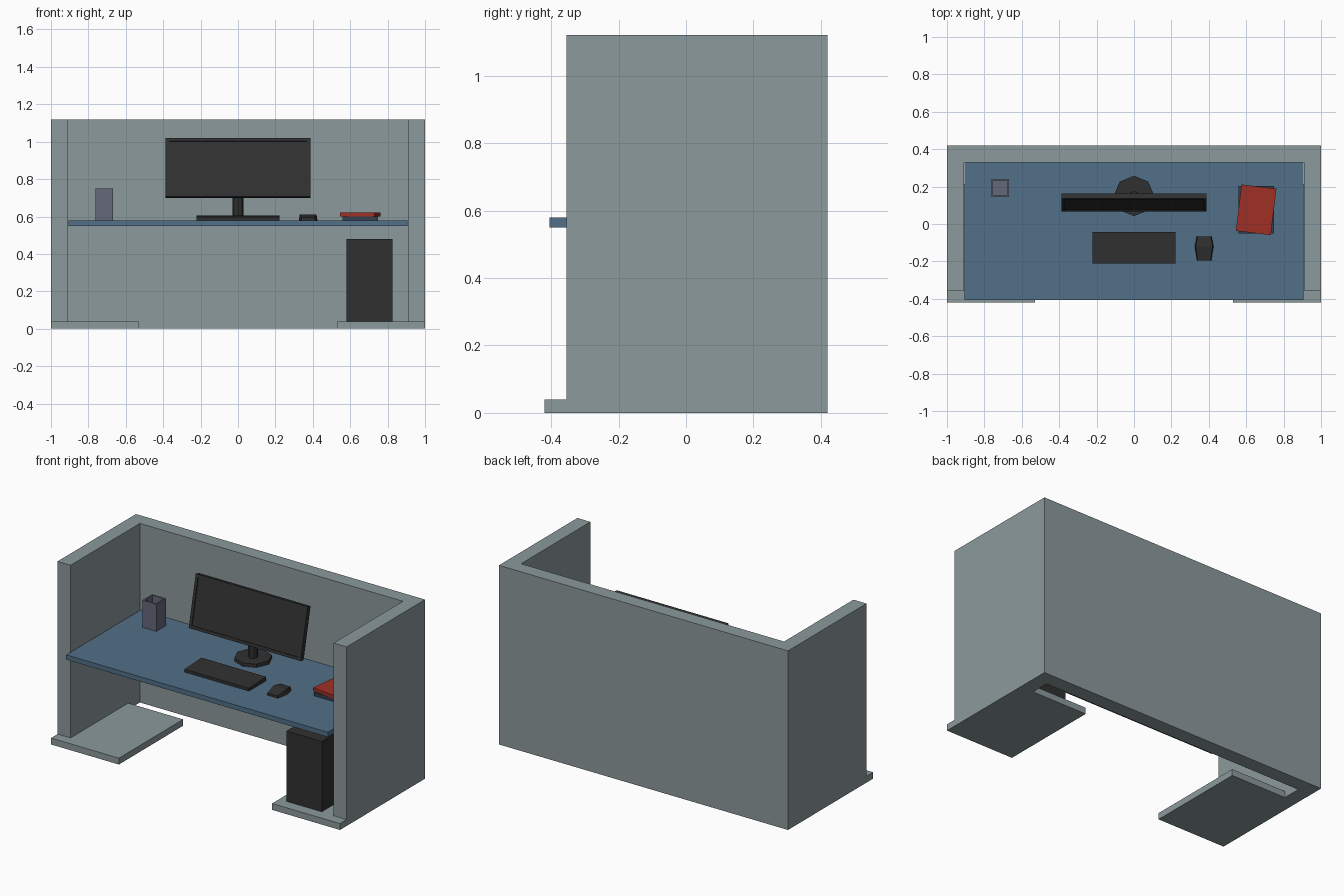
import bpy, bmesh, math

if "Cube" in bpy.data.objects:
    bpy.data.objects.remove(bpy.data.objects["Cube"])


def material(name, r, g, b):
    m = bpy.data.materials.new(name)
    m.diffuse_color = (r, g, b, 1)
    m.use_nodes = True
    m.node_tree.nodes["Principled BSDF"].inputs["Base Color"].default_value = m.diffuse_color
    return m


PANEL = material("panel_grey", 0.26, 0.32, 0.33)
BLUE = material("desk_blue", 0.085, 0.16, 0.25)
BLACK = material("black_plastic", 0.03, 0.03, 0.03)
RED = material("book_red", 0.35, 0.03, 0.018)
NAVY = material("book_dark", 0.035, 0.05, 0.08)
SLATE = material("cup_slate", 0.13, 0.14, 0.19)


def finish(bm, name, mat):
    bmesh.ops.recalc_face_normals(bm, faces=bm.faces)
    me = bpy.data.meshes.new(name)
    bm.to_mesh(me)
    bm.free()
    me.materials.append(mat)
    ob = bpy.data.objects.new(name, me)
    bpy.context.collection.objects.link(ob)
    return ob


def prism(name, outline, z0, z1, mat, top=None):
    """Extrude an xy outline from z0 to z1; top(y) can shape the upper face."""
    bm = bmesh.new()
    face = bm.faces.new([bm.verts.new((x, y, z0)) for x, y in outline])
    ext = bmesh.ops.extrude_face_region(bm, geom=[face])
    for v in ext["geom"]:
        if isinstance(v, bmesh.types.BMVert):
            v.co.z = top(v.co.y) if top else z1
    return finish(bm, name, mat)


def box(name, x0, x1, y0, y1, z0, z1, mat, top=None):
    return prism(name, [(x0, y0), (x1, y0), (x1, y1), (x0, y1)], z0, z1, mat, top)


def octagon(cx, cy, r):
    return [(cx + r * math.cos(i * math.pi / 4), cy + r * math.sin(i * math.pi / 4))
            for i in range(8)]


def inset_recess(ob, axis, border, depth):
    """Inset the face pointing along axis (component, sign) and push it inwards."""
    comp, sign = axis
    bm = bmesh.new()
    bm.from_mesh(ob.data)
    bm.normal_update()
    face = max(bm.faces, key=lambda f: f.normal[comp] * sign)
    bmesh.ops.inset_region(bm, faces=[face], thickness=border)
    moved = bmesh.ops.extrude_face_region(bm, geom=[face])
    for v in moved["geom"]:
        if isinstance(v, bmesh.types.BMVert):
            v.co[comp] -= sign * depth
    if face.is_valid:
        bmesh.ops.delete(bm, geom=[face], context="FACES_ONLY")
    bm.to_mesh(ob.data)
    bm.free()


# Cubicle partition: U-shaped wall
prism("partition", [(-1, -0.355), (-0.91, -0.355), (-0.91, 0.33), (0.91, 0.33),
                    (0.91, -0.355), (1, -0.355), (1, 0.42), (-1, 0.42)], 0, 1.12, PANEL)

# Foot plates on both sides
for side, s in (("left", -1), ("right", 1)):
    box(f"foot_plate_{side}", *sorted((s * 0.53, s * 1.0)), -0.42, 0.215, 0, 0.04, PANEL)

# Desk top
box("desk_top", -0.905, 0.905, -0.405, 0.33, 0.55, 0.58, BLUE)

# Computer tower
box("computer_tower", 0.58, 0.825, -0.35, 0.10, 0.04, 0.48, BLACK)

# Monitor: tilted panel with recessed screen, pole and base
panel = box("monitor_panel", -0.387, 0.387, -0.015, 0.015, -0.1605, 0.1605, BLACK)
inset_recess(panel, (1, -1), 0.025, 0.006)
panel.location = (0, 0.115, 0.86)
panel.rotation_euler.x = -math.radians(12.5)
prism("monitor_pole", octagon(0, 0.147, 0.029), 0.60, 0.78, BLACK)
prism("monitor_base", octagon(0, 0.15, 0.108), 0.58, 0.601, BLACK)

# Keyboard, slightly higher at the back
box("keyboard", -0.223, 0.223, -0.21, -0.042, 0.58, 0, BLACK,
    top=lambda y: 0.598 if y < -0.1 else 0.606)

# Mouse
half = [(0.038, -0.195), (0.05, -0.12), (0.04, -0.067)]
heights = {-0.195: 0.595, -0.12: 0.61, -0.067: 0.604}
cx = 0.375
mouse = bmesh.new()
rows = []
for w, y in half:
    rows.append([mouse.verts.new(p) for p in (
        (cx - w, y, 0.58), (cx + w, y, 0.58),
        (cx + w * 0.9, y, heights[y]), (cx - w * 0.9, y, heights[y]))])
for a, b in zip(rows, rows[1:]):
    for i in range(4):
        j = (i + 1) % 4
        mouse.faces.new((a[i], a[j], b[j], b[i]))
mouse.faces.new(rows[0])
mouse.faces.new(rows[-1])
finish(mouse, "mouse", BLACK)

# Two stacked books, the upper one turned
box("lower_book", 0.56, 0.748, -0.05, 0.202, 0.58, 0.601, NAVY)
book = box("upper_book", -0.094, 0.094, -0.125, 0.125, 0.601, 0.622, RED)
book.location = (0.653, 0.076, 0)
book.rotation_euler.z = -math.radians(7)

# Open square pen cup
cup = box("pen_cup", -0.763, -0.667, 0.145, 0.241, 0.58, 0.75, SLATE)
inset_recess(cup, (2, 1), 0.013, 0.155)
